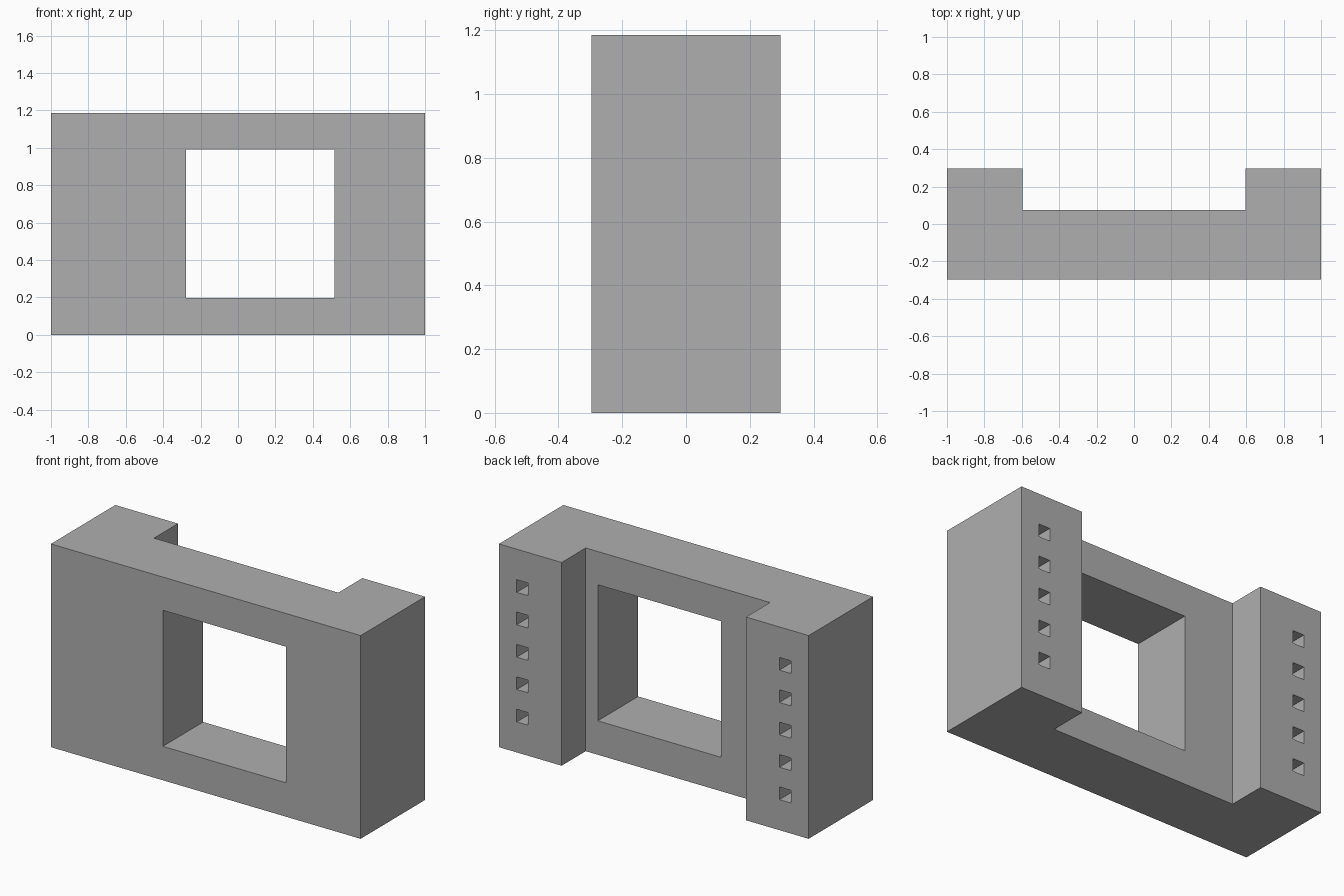
import bpy
import bmesh
from mathutils import Matrix, Vector

cube = bpy.data.objects.get("Cube")
if cube:
    bpy.data.objects.remove(cube, do_unlink=True)

HEIGHT, BACK, RECESS, INNER = 1.186, 0.297, 0.075, 0.595

grey = bpy.data.materials.new("plain_grey")
grey.use_nodes = True
colour = (0.43, 0.43, 0.43, 1)
grey.diffuse_color = colour
grey.node_tree.nodes["Principled BSDF"].inputs["Base Color"].default_value = colour


def make_object(name, bm):
    bmesh.ops.recalc_face_normals(bm, faces=bm.faces)
    mesh = bpy.data.meshes.new(name)
    bm.to_mesh(mesh)
    bm.free()
    mesh.materials.append(grey)
    obj = bpy.data.objects.new(name, mesh)
    bpy.context.collection.objects.link(obj)
    return obj


def add_box(bm, low, high):
    low, high = Vector(low), Vector(high)
    matrix = Matrix.Translation((low + high) / 2) @ Matrix.Diagonal((*(high - low), 1))
    bmesh.ops.create_cube(bm, size=1, matrix=matrix)


# Frame body: U-shaped plan with two rear pillars, extruded upward
half = [(INNER, RECESS), (INNER, BACK), (1, BACK), (1, -BACK)]
plan = half + [(-x, y) for x, y in reversed(half)]
bm = bmesh.new()
base = bm.faces.new([bm.verts.new((x, y, 0)) for x, y in plan])
top = bmesh.ops.extrude_face_region(bm, geom=[base])["geom"]
bmesh.ops.translate(bm, vec=(0, 0, HEIGHT),
                    verts=[v for v in top if isinstance(v, bmesh.types.BMVert)])
body = make_object("frame_body", bm)

# Cutter: off-centre window through the wall, five square sockets per pillar
bm = bmesh.new()
add_box(bm, (-0.277, -0.5, 0.198), (0.517, 0.5, 0.992))
size, depth, pitch = 0.037, 0.3, 0.189
for side in (-1, 1):
    for row in range(-2, 3):
        x, z = side * 0.848, HEIGHT / 2 + row * pitch
        add_box(bm, (x - size, BACK - depth, z - size), (x + size, BACK + 0.1, z + size))
cutter = make_object("opening_cutter", bm)
cutter.hide_render = True

# Cut the openings, then drop the cutter
cut = body.modifiers.new("openings", "BOOLEAN")
cut.operation = "DIFFERENCE"
cut.solver = "EXACT"
cut.object = cutter
bpy.context.view_layer.objects.active = body
bpy.ops.object.modifier_apply(modifier=cut.name)
bpy.data.objects.remove(cutter, do_unlink=True)
